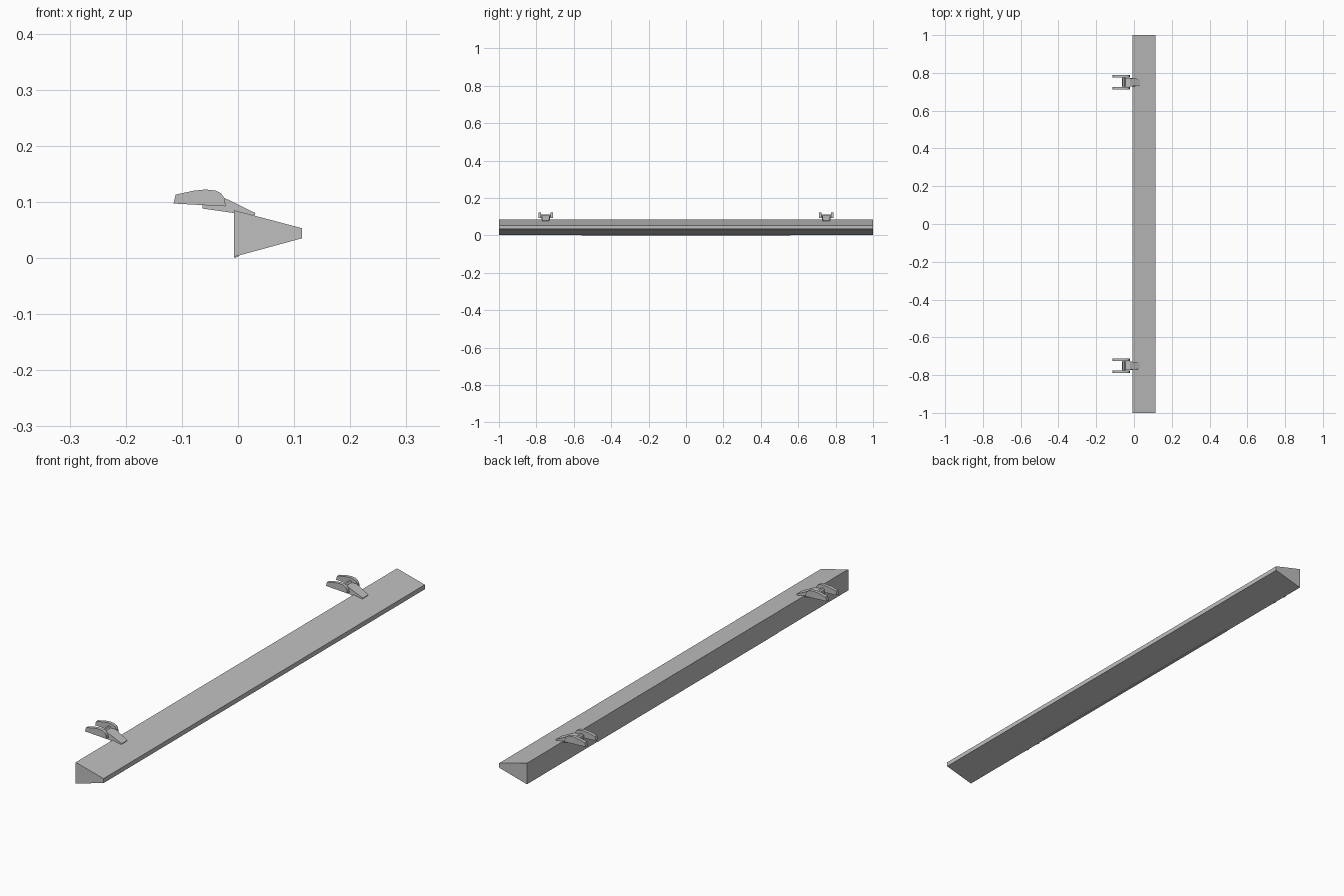
import bpy, bmesh
from mathutils import Vector

cube = bpy.data.objects.get("Cube")
if cube:
    bpy.data.objects.remove(cube, do_unlink=True)

grey = bpy.data.materials.new("plain grey")
grey.use_nodes = True
grey.diffuse_color = (0.52, 0.52, 0.52, 1)
grey.node_tree.nodes["Principled BSDF"].inputs["Base Color"].default_value = grey.diffuse_color


def extrude_profile(name, profile, y0, y1):
    """Solid from an (x, z) outline extruded along y."""
    bm = bmesh.new()
    face = bm.faces.new([bm.verts.new((x, y0, z)) for x, z in profile])
    new = bmesh.ops.extrude_face_region(bm, geom=[face])["geom"]
    bmesh.ops.translate(bm, vec=Vector((0, y1 - y0, 0)),
                        verts=[v for v in new if isinstance(v, bmesh.types.BMVert)])
    bmesh.ops.recalc_face_normals(bm, faces=bm.faces)
    mesh = bpy.data.meshes.new(name)
    bm.to_mesh(mesh)
    bm.free()
    mesh.materials.append(grey)
    obj = bpy.data.objects.new(name, mesh)
    bpy.context.collection.objects.link(obj)
    return obj


# Long tapered beam and the thin strip under its lower edge
extrude_profile("beam", [(-0.007, 0.002), (-0.007, 0.085), (0.114, 0.053), (0.114, 0.035)], -1, 1)
extrude_profile("bottom_strip", [(-0.006, 0), (-0.006, 0.004), (0.001, 0.004), (0, 0.002)], -0.56, 0.56)

# Clip outlines
cheek = [(-0.115, 0.097), (-0.111, 0.113), (-0.078, 0.12), (-0.058, 0.122), (-0.04, 0.12),
         (-0.03, 0.115), (-0.024, 0.106), (-0.022, 0.092)]
arm = [(-0.063, 0.088), (-0.063, 0.094), (-0.045, 0.106), (-0.022, 0.106), (0.031, 0.08),
       (0.029, 0.076), (0, 0.079)]
web = [(-0.062, 0.094), (-0.062, 0.106), (-0.057, 0.11), (-0.05, 0.11), (-0.046, 0.106), (-0.046, 0.094)]

# Two clips, each an arm between a pair of cheeks
for end, y in (("front", -0.75), ("back", 0.75)):
    link = extrude_profile(end + "_clip_arm", arm, -0.022, 0.022)
    for v in link.data.vertices:
        if v.co.x > 0.01:
            v.co.y *= 0.8
    link.location.y = y
    extrude_profile(end + "_clip_web", web, y - 0.026, y + 0.026)
    for side, s in (("front", -1), ("back", 1)):
        extrude_profile(f"{end}_clip_{side}_cheek", cheek, y + s * 0.025, y + s * 0.038)
